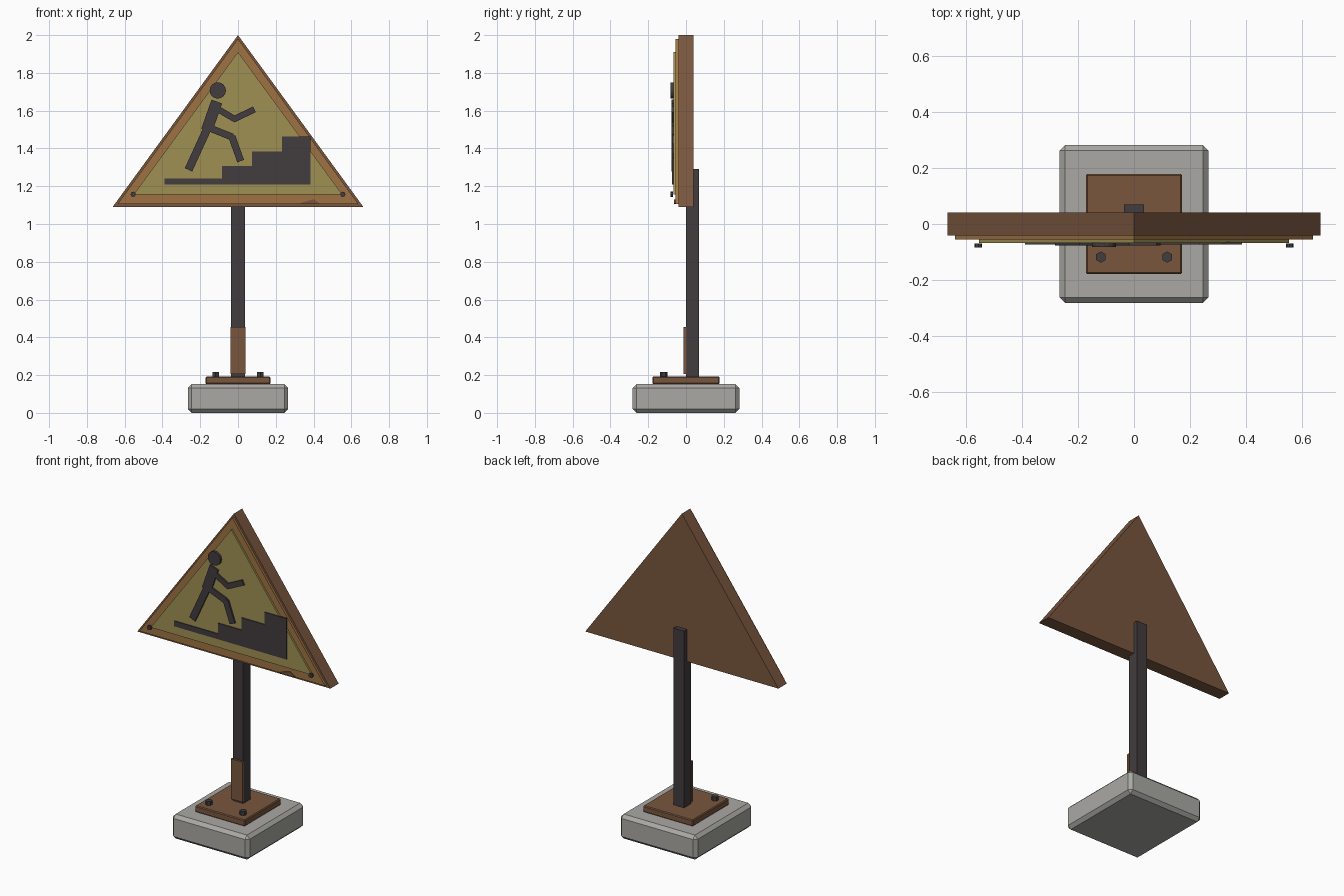
import bpy
import bmesh
from math import cos, sin, tau
from mathutils import Vector

if "Cube" in bpy.data.objects:
    bpy.data.objects.remove(bpy.data.objects["Cube"])


def material(name, r, g, b):
    mat = bpy.data.materials.new(name)
    mat.use_nodes = True
    mat.diffuse_color = (r, g, b, 1)
    mat.node_tree.nodes["Principled BSDF"].inputs["Base Color"].default_value = (r, g, b, 1)
    return mat


concrete = material("concrete grey", 0.40, 0.395, 0.37)
brown = material("rust brown", 0.19, 0.093, 0.047)
orange = material("faded orange", 0.34, 0.17, 0.055)
yellow = material("faded yellow", 0.345, 0.28, 0.088)
black = material("dark metal", 0.054, 0.045, 0.048)


def finish(name, bm, mat):
    bmesh.ops.recalc_face_normals(bm, faces=bm.faces)
    mesh = bpy.data.meshes.new(name)
    bm.to_mesh(mesh)
    bm.free()
    mesh.materials.append(mat)
    obj = bpy.data.objects.new(name, mesh)
    bpy.context.collection.objects.link(obj)
    return obj


def box(name, mat, x, y, z, bevel=0):
    """Box from (min, max) pairs, with an optional one-step chamfer."""
    bm = bmesh.new()
    bmesh.ops.create_cube(bm, size=1)
    for v in bm.verts:
        v.co = [pair[0] if c < 0 else pair[1] for c, pair in zip(v.co, (x, y, z))]
    if bevel:
        bmesh.ops.bevel(bm, geom=bm.edges[:], offset=bevel, segments=1,
                        profile=0.5, affect='EDGES')
    return finish(name, bm, mat)


def extrude(name, mat, points, start, end, axis="Y"):
    """Extrude a flat outline: (x, z) along y, or (x, y) along z."""
    bm = bmesh.new()
    place = (lambda a, b: (a, start, b)) if axis == "Y" else (lambda a, b: (a, b, start))
    face = bm.faces.new([bm.verts.new(place(a, b)) for a, b in points])
    moved = bmesh.ops.extrude_face_region(bm, geom=[face], use_keep_orig=True)["geom"]
    push = Vector((0, end - start, 0)) if axis == "Y" else Vector((0, 0, end - start))
    bmesh.ops.translate(bm, vec=push,
                        verts=[g for g in moved if isinstance(g, bmesh.types.BMVert)])
    return finish(name, bm, mat)


def ring(a, b, radius, sides):
    return [(a + radius * sin(tau * i / sides), b + radius * cos(tau * i / sides))
            for i in range(sides)]


def triangle(half_width, bottom, top):
    return [(-half_width, bottom), (half_width, bottom), (0, top)]


def limb(name, start, end, width):
    """Flat bar between two (x, z) points on the sign face."""
    a, b = Vector(start), Vector(end)
    d = (b - a).normalized() * width / 2
    n = Vector((-d.y, d.x))
    return extrude(name, black, [a + n, b + n, b - n, a - n], -0.066, -0.077)


# Foot, mounting plate and post
box("concrete_base", concrete, (-0.265, 0.265), (-0.282, 0.282), (0, 0.152), 0.02)
box("mounting_plate", brown, (-0.171, 0.171), (-0.178, 0.178), (0.152, 0.192), 0.005)
box("post", black, (-0.036, 0.036), (0, 0.07), (0.19, 1.29))
box("post_front_plate", brown, (-0.04, 0.04), (-0.012, 0.002), (0.205, 0.455))

# Triangular sign in three layers
extrude("sign_board", brown, triangle(0.664, 1.09, 2.0), 0.041, -0.041)
extrude("sign_border", orange, triangle(0.638, 1.105, 1.98), -0.038, -0.056)
extrude("sign_panel", yellow, triangle(0.553, 1.155, 1.91), -0.05, -0.067)
extrude("border_chip", brown,
        [(0.32, 1.105), (0.35, 1.117), (0.4, 1.131), (0.435, 1.108)], -0.054, -0.063)

# Bolts and screws, mirrored left and right
for side, s in (("left", 1), ("right", -1)):
    extrude("plate_bolt_" + side, black, ring(s * 0.118, -0.118, 0.02, 6),
            0.19, 0.217, "Z")
    extrude("sign_screw_" + side, black, ring(s * 0.555, 1.157, 0.014, 8),
            -0.07, -0.083)

# Stairs with a level run-up
outline = [(-0.389, 1.208), (-0.389, 1.241), (-0.085, 1.241)]
for i, x in enumerate((-0.085, 0.074, 0.233)):
    z = 1.308 + i * 0.077
    outline += [(x, z), (x + 0.159 if i < 2 else 0.384, z)]
extrude("stairs_symbol", black, outline + [(0.384, 1.208)], -0.065, -0.073)

# Walking figure
extrude("figure_head", black, ring(-0.107, 1.707, 0.043, 16), -0.066, -0.082)
limb("figure_torso", (-0.112, 1.648), (-0.166, 1.495), 0.06)
limb("figure_rear_leg", (-0.16, 1.51), (-0.262, 1.287), 0.043)
limb("figure_thigh", (-0.15, 1.508), (-0.03, 1.46), 0.037)
limb("figure_shin", (-0.033, 1.465), (0.014, 1.333), 0.038)
limb("figure_upper_arm", (-0.11, 1.61), (-0.016, 1.555), 0.033)
limb("figure_forearm", (-0.025, 1.553), (0.087, 1.607), 0.033)
